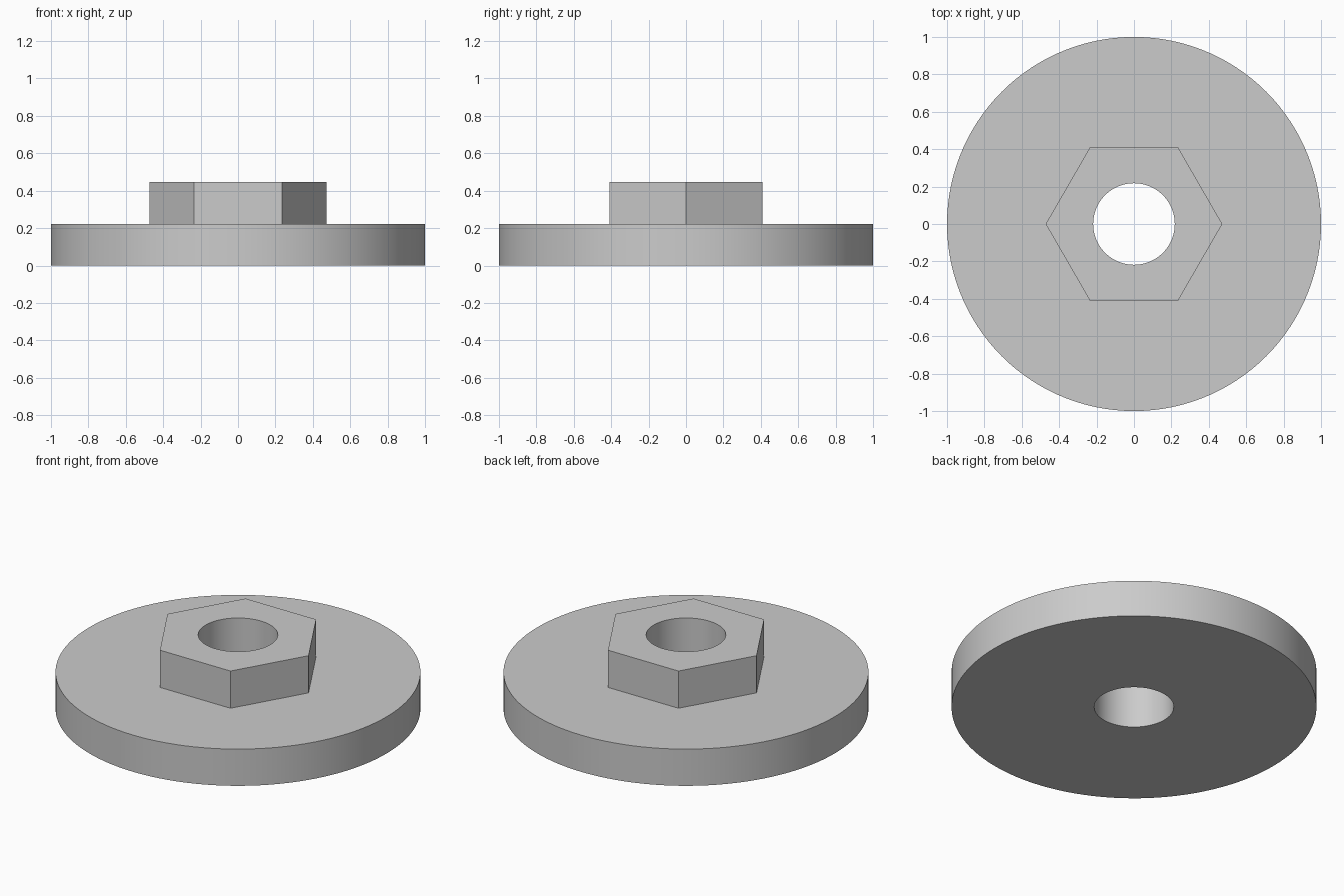
import bpy, bmesh
from math import cos, sin, pi, radians

cube = bpy.data.objects.get("Cube")
if cube:
    bpy.data.objects.remove(cube, do_unlink=True)

SEGMENTS = 120          # multiple of six, so hexagon corners land on vertices
FLANGE_R, BORE_R, HEX_R = 1.0, 0.218, 0.472
FLANGE_TOP, HEX_TOP = 0.222, 0.447

grey = bpy.data.materials.new("plain grey")
grey.use_nodes = True
colour = (0.6, 0.6, 0.6, 1)
grey.diffuse_color = colour
grey.node_tree.nodes["Principled BSDF"].inputs["Base Color"].default_value = colour


def circle(radius):
    return lambda a: radius


def hexagon(radius):
    return lambda a: radius * cos(pi / 6) / cos(a % (pi / 3) - pi / 6)


def ring(bm, outline, z):
    verts = []
    for i in range(SEGMENTS):
        # tiny offset keeps the modulo stable at the corners
        a = 2 * pi * i / SEGMENTS
        r = outline(a + 1e-7)
        verts.append(bm.verts.new((r * cos(a), r * sin(a), z)))
    return verts


# Closed section swept round the axis: underside, rim, deck, hexagon, bore
bm = bmesh.new()
rings = [
    ring(bm, circle(BORE_R), 0),
    ring(bm, circle(FLANGE_R), 0),
    ring(bm, circle(FLANGE_R), FLANGE_TOP),
    ring(bm, hexagon(HEX_R), FLANGE_TOP),
    ring(bm, hexagon(HEX_R), HEX_TOP),
    ring(bm, circle(BORE_R), HEX_TOP),
]
for k, low in enumerate(rings):
    high = rings[(k + 1) % len(rings)]
    for i in range(SEGMENTS):
        j = (i + 1) % SEGMENTS
        bm.faces.new((low[i], low[j], high[j], high[i]))
bmesh.ops.recalc_face_normals(bm, faces=bm.faces)

mesh = bpy.data.meshes.new("flanged_hex_nut")
bm.to_mesh(mesh)
bm.free()
mesh.materials.append(grey)
nut = bpy.data.objects.new("flanged_hex_nut", mesh)
bpy.context.collection.objects.link(nut)

# Smooth round walls, crisp edges
bpy.ops.object.select_all(action='DESELECT')
nut.select_set(True)
bpy.context.view_layer.objects.active = nut
bpy.ops.object.shade_smooth_by_angle(angle=radians(30))
